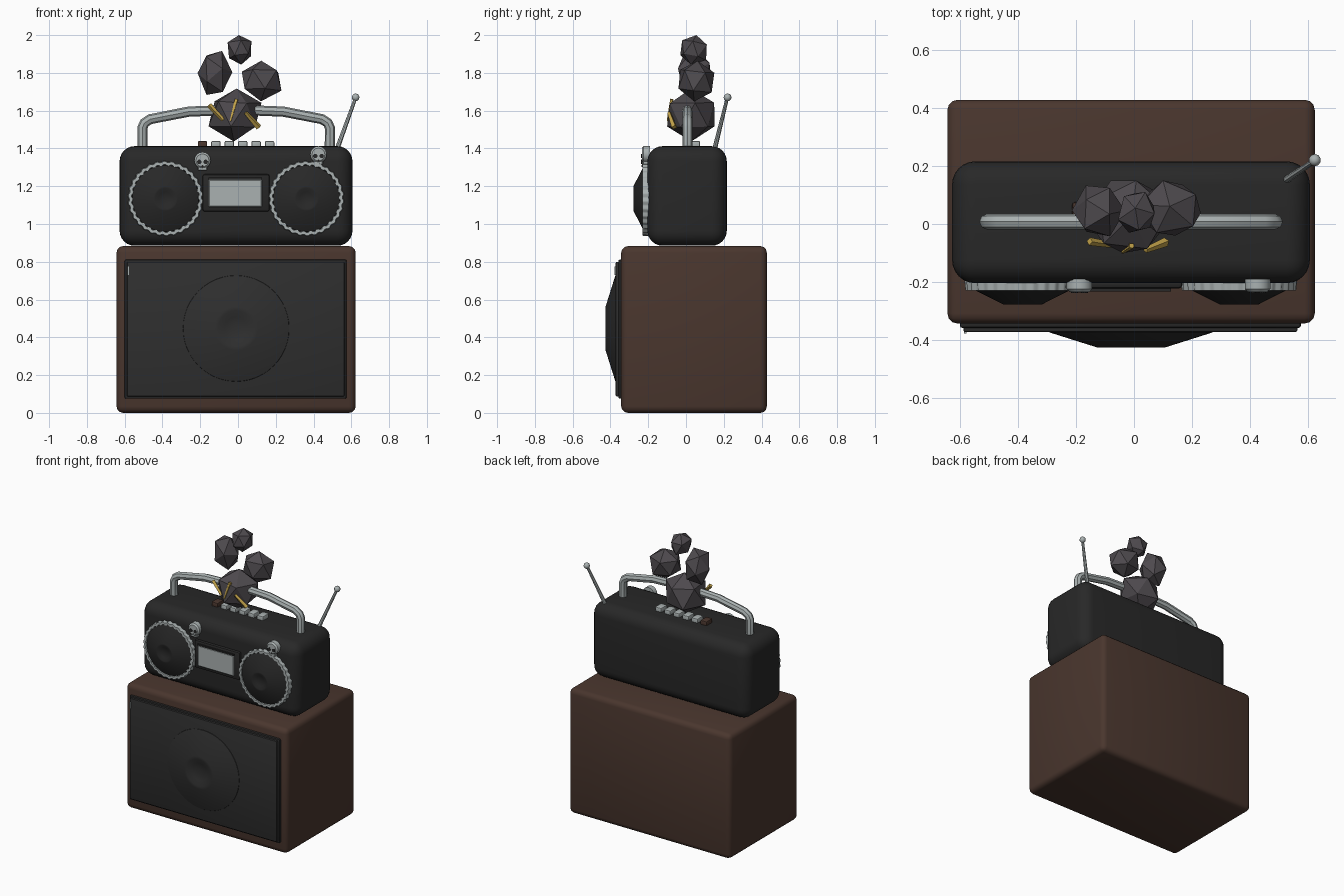
import bpy, bmesh, math, random
from mathutils import Vector, Matrix

random.seed(4)
if "Cube" in bpy.data.objects:
    bpy.data.objects.remove(bpy.data.objects["Cube"], do_unlink=True)


def material(name, rgb):
    m = bpy.data.materials.new(name)
    m.use_nodes = True
    m.diffuse_color = (*rgb, 1)
    bsdf = next(n for n in m.node_tree.nodes if n.type == "BSDF_PRINCIPLED")
    bsdf.inputs["Base Color"].default_value = (*rgb, 1)
    return m


BROWN = material("dark wood", (0.068, 0.037, 0.027))
BLACK = material("black plastic", (0.021, 0.021, 0.021))
GRILLE = material("charcoal cloth", (0.028, 0.028, 0.028))
STEEL = material("light steel", (0.40, 0.44, 0.44))
ROCK = material("rock grey", (0.075, 0.067, 0.075))
GOLD = material("gold", (0.55, 0.37, 0.07))


def finish(name, bm, mat, bevel=0, segments=3, smooth=True):
    bmesh.ops.recalc_face_normals(bm, faces=bm.faces)
    mesh = bpy.data.meshes.new(name)
    bm.to_mesh(mesh)
    bm.free()
    ob = bpy.data.objects.new(name, mesh)
    bpy.context.collection.objects.link(ob)
    mesh.materials.append(mat)
    bpy.ops.object.select_all(action="DESELECT")
    ob.select_set(True)
    bpy.context.view_layer.objects.active = ob
    if bevel:
        mod = ob.modifiers.new("rounded edges", "BEVEL")
        mod.width, mod.segments = bevel, segments
        bpy.ops.object.modifier_apply(modifier=mod.name)
    if smooth:
        bpy.ops.object.shade_smooth_by_angle(angle=math.radians(35))
    return ob


def box(name, x, y, z, mat, bevel=0, segments=3):
    """Box from (low, high) ranges on each axis."""
    bm = bmesh.new()
    bmesh.ops.create_cube(bm, size=1)
    for v in bm.verts:
        v.co = [r[0] if c < 0 else r[1] for c, r in zip(v.co, (x, y, z))]
    return finish(name, bm, mat, bevel, segments)


def lathe(name, cx, cz, profile, mat, steps=40, tooth=0, closed=False):
    """Turn (radius, y) points around an axis that runs front to back."""
    bm = bmesh.new()
    rings = []
    for r, y in profile:
        ring = []
        for i in range(steps):
            a = 2 * math.pi * i / steps
            rr = r + tooth * (i // 2 % 2)
            ring.append(bm.verts.new((cx + rr * math.cos(a), y, cz + rr * math.sin(a))))
        rings.append(ring)
    pairs = list(zip(rings, rings[1:]))
    if closed:
        pairs.append((rings[-1], rings[0]))
    else:
        bm.faces.new(rings[0])
        bm.faces.new(rings[-1])
    for a, b in pairs:
        for i in range(steps):
            j = (i + 1) % steps
            bm.faces.new((a[i], a[j], b[j], b[i]))
    return finish(name, bm, mat)


def rod(name, start, end, r1, r2, mat, sides=8):
    a, b = Vector(start), Vector(end)
    d = b - a
    bm = bmesh.new()
    place = Matrix.Translation((a + b) / 2) @ d.to_track_quat("Z", "Y").to_matrix().to_4x4()
    bmesh.ops.create_cone(bm, cap_ends=True, segments=sides, radius1=r1, radius2=r2,
                          depth=d.length, matrix=place)
    return finish(name, bm, mat)


# Wooden speaker cabinet
MID = -0.01
box("cabinet", (-0.643, 0.623), (-0.343, 0.428), (0, 0.883), BROWN, 0.035)
box("grille_frame", (-0.6, 0.575), (-0.358, -0.33), (0.075, 0.812), BLACK, 0.008, 2)
box("grille", (-0.588, 0.563), (-0.372, -0.34), (0.087, 0.8), GRILLE, 0.006, 2)
lathe("woofer_cone", MID, 0.447,
      [(0.285, -0.365), (0.28, -0.374), (0.115, -0.426), (0.095, -0.426),
       (0.06, -0.412), (0.02, -0.407)], GRILLE, 48)
box("grille_badge", (-0.585, -0.577), (-0.378, -0.37), (0.73, 0.775), STEEL)

# Portable stereo body
box("stereo_body", (-0.627, 0.606), (-0.204, 0.216), (0.885, 1.412), BLACK, 0.08, 6)
for side, cx in (("right", -0.384), ("left", 0.362)):
    lathe(side + "_speaker_ring", cx, 1.135,
          [(0.17, -0.19), (0.174, -0.23), (0.191, -0.23), (0.195, -0.19)],
          STEEL, 120, 0.006, True)
    lathe(side + "_speaker_cone", cx, 1.135,
          [(0.178, -0.195), (0.176, -0.222), (0.065, -0.278), (0.055, -0.278),
           (0.035, -0.268), (0.01, -0.264)], BLACK)

# Cassette door and window
box("cassette_door", (-0.188, 0.167), (-0.222, -0.19), (1.066, 1.264), BLACK, 0.012, 2)
box("cassette_window", (-0.156, 0.127), (-0.23, -0.2), (1.09, 1.235), STEEL, 0.004, 1)
box("cassette_window_bar", (-0.156, 0.127), (-0.232, -0.2), (1.235, 1.245), BLACK)

# Skull ornaments
for side, cx, cz in (("right", -0.188, 1.337), ("left", 0.426, 1.368)):
    lathe(side + "_skull", cx, cz, [(0.044, -0.19), (0.044, -0.224), (0.034, -0.234)], STEEL, 16)
    box(side + "_skull_jaw", (cx - 0.024, cx + 0.024), (-0.228, -0.19),
        (cz - 0.054, cz - 0.025), STEEL, 0.004, 1)
    for s in (-1, 1):
        lathe(side + "_skull_eye", cx + s * 0.017, cz - 0.008,
              [(0.012, -0.23), (0.012, -0.237)], BLACK, 10)
    lathe(side + "_skull_nose", cx, cz - 0.03, [(0.005, -0.225), (0.005, -0.236)], BLACK, 6)

# Row of push buttons
for i in range(6):
    bx = -0.188 + i * 0.071
    box("button_%d" % (i + 1), (bx - 0.025, bx + 0.025), (0.005, 0.075), (1.40, 1.44),
        STEEL if i else BROWN, 0.008, 2)

# Carrying handle
half = [(0.496, 1.38), (0.496, 1.51), (0.485, 1.535), (0.455, 1.555), (0.25, 1.595)]
path = [(MID - x, z) for x, z in half] + [(MID, 1.605)] + [(MID + x, z) for x, z in half[::-1]]
curve = bpy.data.curves.new("handle", "CURVE")
curve.dimensions = "3D"
curve.bevel_depth, curve.bevel_resolution, curve.use_fill_caps = 0.027, 2, True
spline = curve.splines.new("POLY")
spline.points.add(len(path) - 1)
for p, (x, z) in zip(spline.points, path):
    p.co = (x, 0.008, z, 1)
handle = bpy.data.objects.new("handle", curve)
bpy.context.collection.objects.link(handle)
curve.materials.append(STEEL)
bpy.ops.object.select_all(action="DESELECT")
handle.select_set(True)
bpy.context.view_layer.objects.active = handle
bpy.ops.object.convert(target="MESH")
bpy.ops.object.shade_smooth_by_angle(angle=math.radians(30))

# Antenna with ball tip
rod("antenna", (0.522, 0.15, 1.39), (0.622, 0.218, 1.665), 0.013, 0.009, STEEL)
bm = bmesh.new()
bmesh.ops.create_uvsphere(bm, u_segments=10, v_segments=6, radius=0.021,
                          matrix=Matrix.Translation((0.623, 0.22, 1.67)))
finish("antenna_tip", bm, STEEL)

# Faceted rocks, each squeezed into its own bounding size
for name, centre, size in (
        ("base_rock", (-0.016, 0.025, 1.577), (0.28, 0.25, 0.28)),
        ("right_rock", (-0.122, 0.045, 1.80), (0.184, 0.175, 0.233)),
        ("left_rock", (0.125, 0.055, 1.757), (0.21, 0.19, 0.215)),
        ("top_rock", (0.008, 0.04, 1.922), (0.126, 0.14, 0.156))):
    bm = bmesh.new()
    bmesh.ops.create_icosphere(bm, subdivisions=1, radius=1)
    turn = Matrix.Rotation(random.uniform(0, 6), 3, "Z") @ Matrix.Rotation(random.uniform(0, 0.5), 3, "X")
    for v in bm.verts:
        v.co = turn @ v.co * random.uniform(0.92, 1.08)
    for k in range(3):
        lo, hi = min(v.co[k] for v in bm.verts), max(v.co[k] for v in bm.verts)
        for v in bm.verts:
            v.co[k] = centre[k] + ((v.co[k] - lo) / (hi - lo) - 0.5) * size[k]
    finish(name, bm, ROCK, smooth=False)

# Gold spikes stuck in the base rock
rod("right_spike", (-0.153, -0.06, 1.63), (-0.078, -0.072, 1.55), 0.014, 0.01, GOLD, 4)
rod("middle_spike", (-0.008, -0.075, 1.66), (-0.04, -0.098, 1.545), 0.011, 0.005, GOLD, 4)
rod("left_spike", (0.04, -0.09, 1.59), (0.11, -0.062, 1.512), 0.01, 0.016, GOLD, 4)
